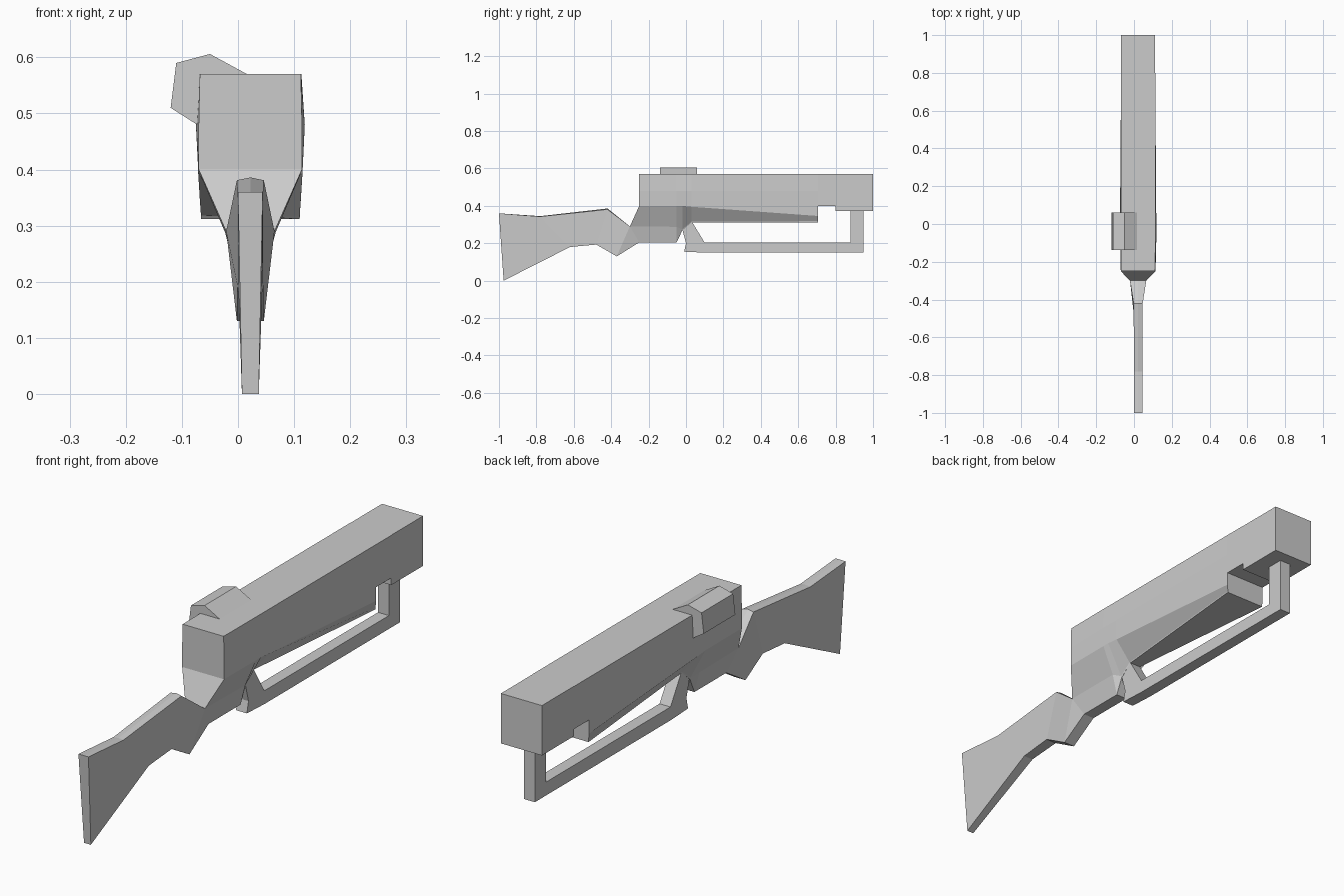
import bpy, bmesh

if "Cube" in bpy.data.objects:
    bpy.data.objects.remove(bpy.data.objects["Cube"])

CX = 0.022  # centre plane of the rifle


def finish(name, bm):
    bmesh.ops.remove_doubles(bm, verts=bm.verts, dist=1e-5)
    bmesh.ops.recalc_face_normals(bm, faces=bm.faces)
    me = bpy.data.meshes.new(name)
    bm.to_mesh(me)
    bm.free()
    ob = bpy.data.objects.new(name, me)
    bpy.context.collection.objects.link(ob)
    return ob


def loft(name, sections):
    """Skin mirrored sections; each is a top-to-bottom list of (y, half width, z)."""
    bm = bmesh.new()
    rings = []
    for s in sections:
        right = [bm.verts.new((CX + w, y, z)) for y, w, z in s]
        left = [bm.verts.new((CX - w, y, z)) for y, w, z in s]
        rings.append(right + left[::-1])
    n = len(rings[0])
    for a, b in zip(rings, rings[1:]):
        for i in range(n):
            j = (i + 1) % n
            bm.faces.new((a[i], a[j], b[j], b[i]))
    for r in (rings[0], rings[-1]):
        for i in range(n // 2 - 1):
            bm.faces.new((r[i], r[i + 1], r[n - 2 - i], r[n - 1 - i]))
    return finish(name, bm)


def prism(name, points, offset):
    """Extrude a closed outline along an offset vector."""
    bm = bmesh.new()
    face = bm.faces.new([bm.verts.new(p) for p in points])
    ext = bmesh.ops.extrude_face_region(bm, geom=[face])
    verts = [g for g in ext["geom"] if isinstance(g, bmesh.types.BMVert)]
    bmesh.ops.translate(bm, verts=verts, vec=offset)
    return finish(name, bm)


def body_section(y, *levels):
    return [(y, w, z) for w, z in levels]


# Receiver, tapering fore-end and muzzle block
loft("receiver_and_barrel", [
    [(-.25, .09, .57), (-.25, .092, .48), (-.25, .092, .40),
     (-.30, .043, .29), (-.25, .024, .205)],
    body_section(-.05, (.091, .57), (.097, .48), (.093, .40), (.045, .288), (.024, .205)),
    body_section(-.02, (.091, .57), (.097, .48), (.093, .40), (.027, .275), (.025, .268)),
    body_section(.03, (.091, .57), (.096, .48), (.093, .395), (.026, .316), (.024, .312)),
    body_section(.705, (.091, .57), (.091, .48), (.09, .346), (.088, .318), (.088, .312)),
    body_section(.705, (.091, .57), (.091, .48), (.09, .403), (.09, .402), (.09, .40)),
    body_section(.80, (.091, .57), (.091, .48), (.09, .403), (.09, .402), (.09, .40)),
    body_section(.80, (.09, .57), (.09, .48), (.09, .403), (.09, .402), (.09, .372)),
    body_section(1.0, (.09, .57), (.09, .48), (.09, .403), (.09, .402), (.09, .372)),
])

# Shoulder stock with grip, and a slight ridge along its top
stock = [(-1.0, .022, .36, -.975, .015, .005),
         (-.78, .022, .343, -.62, .021, .18),
         (-.42, .024, .381, -.48, .023, .193),
         (-.30, .043, .29, -.37, .024, .13),
         (-.25, .035, .28, -.25, .024, .205)]
ridge = [0, .002, .005, 0, 0]
loft("stock", [[(y0, 0, z0 + r), (y0, w0, z0), (y1, w1, z1)]
               for (y0, w0, z0, y1, w1, z1), r in zip(stock, ridge)])

# Guard rail looping below the fore-end
rail = [(-.01, .155), (.10, .15), (.95, .15), (.95, .38), (.88, .38), (.88, .203),
        (.10, .203), (.03, .318), (-.02, .275), (.0, .20)]
prism("lower_rail", [(CX - .024, y, z) for y, z in rail], (.048, 0, 0))

# Faceted cover on the upper left edge
cover = [(.02, .568), (-.05, .606), (-.11, .59), (-.12, .51), (-.065, .475), (-.03, .50)]
prism("side_cover", [(x, -.138, z) for x, z in cover], (0, .198, 0))

# Rest the model on the ground plane
for ob in bpy.context.collection.objects:
    if ob.name == "stock":
        for v in ob.data.vertices:
            if v.co.z < .006:
                v.co.z = 0
